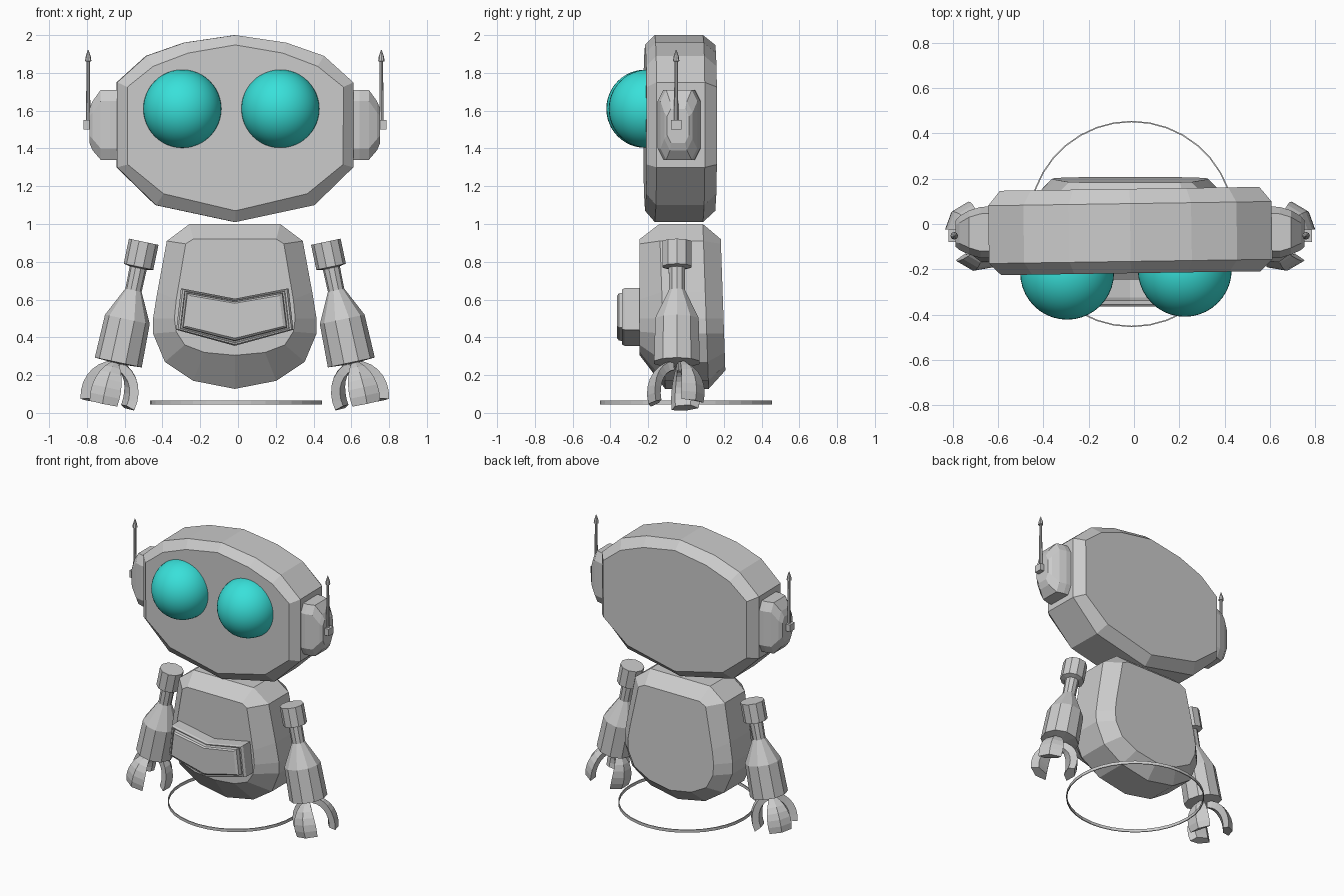
import bpy, bmesh
from math import sin, cos, pi, radians
from mathutils import Vector, Matrix

cube = bpy.data.objects.get("Cube")
if cube:
    bpy.data.objects.remove(cube, do_unlink=True)

CX = -0.017  # shared symmetry axis of head, body and arms


def material(name, rgb):
    m = bpy.data.materials.new(name)
    m.use_nodes = True
    m.diffuse_color = (*rgb, 1)
    m.node_tree.nodes["Principled BSDF"].inputs["Base Color"].default_value = (*rgb, 1)
    return m


grey = material("light grey metal", (0.6, 0.6, 0.6))
teal = material("teal glass", (0.04, 0.75, 0.70))


def finish(name, bm, mat=grey, side=1, smooth=False):
    """Mirror to one side, shift to the symmetry axis and make an object."""
    bm.transform(Matrix.Translation((CX, 0, 0)) @ Matrix.Diagonal((side, 1, 1, 1)))
    bmesh.ops.recalc_face_normals(bm, faces=bm.faces)
    for f in bm.faces:
        f.smooth = smooth
    me = bpy.data.meshes.new(name)
    bm.to_mesh(me)
    bm.free()
    me.materials.append(mat)
    ob = bpy.data.objects.new(name, me)
    bpy.context.collection.objects.link(ob)
    return ob


def loft(rings, bm=None, closed=False):
    """Skin a series of equal-length closed loops."""
    bm = bm or bmesh.new()
    vs = [[bm.verts.new(p) for p in r] for r in rings]
    n = len(vs[0])
    pairs = list(zip(vs, vs[1:])) + ([(vs[-1], vs[0])] if closed else [])
    for a, b in pairs:
        for i in range(n):
            j = (i + 1) % n
            bm.faces.new((a[i], a[j], b[j], b[i]))
    if not closed:
        bm.faces.new(vs[0])
        bm.faces.new(vs[-1])
    return bm


def outline(half, y, slope=0.0):
    """Full symmetric loop from a right-half (x, z) profile, leaning in y."""
    pts = half + [(-x, z) for x, z in reversed(half) if x > 0]
    return [Vector((x, y + slope * (z - 0.55), z)) for x, z in pts]


def circle(r, z, n):
    return [Vector((r * cos(2 * pi * i / n), r * sin(2 * pi * i / n), z)) for i in range(n)]


def lathe(profile, n):
    return loft([circle(r, z, n) for r, z in profile])


# Head: faceted slab with bevelled front and back
rim = [(0, 2.0), (.27, 1.96), (.47, 1.89), (.625, 1.75), (.625, 1.3), (.42, 1.1), (0, 1.01)]
face = [(0, 1.948), (.25, 1.905), (.435, 1.835), (.572, 1.725), (.57, 1.315), (.38, 1.16), (0, 1.07)]
bm = loft([outline(face, -.217), outline(rim, -.165), outline(rim, .09), outline(face, .155)])
bm.transform(Matrix.Rotation(0.015, 4, 'Z'))
finish("head", bm)

# Body: pear-shaped slab with deep bevels
rim = [(.24, 1.0), (.36, .91), (.41, .64), (.433, .5), (.433, .42), (.37, .27), (.22, .17), (0, .127)]
face = [(.22, .92), (.26, .895), (.31, .6), (.32, .5), (.31, .43), (.265, .36), (.16, .32), (0, .305)]
back = [(.22, .92), (.27, .895), (.33, .6), (.345, .5), (.34, .42), (.29, .32), (.17, .255), (0, .225)]
finish("body", loft([outline(face, -.245), outline(rim, -.125, -.035),
                     outline(rim, .105, -.035), outline(back, .197, -.035)]))

# Chest pocket: stepped chevron plate
chevron = [(0, .605), (.285, .66), (.31, .44), (0, .355)]


def pocket(k, y):
    return outline([(x * (1 + 2 * k) / 3, .51 + (z - .51) * k) for x, z in chevron], y)


finish("chest_pocket", loft([pocket(1, -.23), pocket(1, -.325), pocket(.95, -.34), pocket(.9, -.34),
                             pocket(.88, -.328), pocket(.84, -.328), pocket(.82, -.355),
                             pocket(.74, -.365)]))

# Eyes
for name, x, y in (("right_eye", -.278, -.215), ("left_eye", .241, -.202)):
    bm = bmesh.new()
    bmesh.ops.create_uvsphere(bm, u_segments=40, v_segments=24, radius=.207,
                              matrix=Matrix.Translation((x, y, 1.61)))
    finish(name, bm, teal, smooth=True)


def octagon(x, y0, y1, z0, z1, c=.03):
    """Rectangle with cut corners in the yz plane."""
    yz = [(y0 + c, z0), (y1 - c, z0), (y1, z0 + 2 * c), (y1, z1 - 2 * c),
          (y1 - c, z1), (y0 + c, z1), (y0, z1 - 2 * c), (y0, z0 + 2 * c)]
    return [Vector((x, y, z)) for y, z in yz]


def finger(bm, azimuth):
    """Curved claw segment sweeping down from the wrist."""
    rings = []
    spin = Matrix.Rotation(radians(azimuth), 3, 'Z')
    for i in range(8):
        t = radians(8 + 100 * i / 7)
        r, d = .155 * sin(t), .178 * (1 - cos(t))
        w = .35 + .2 * sin(t)
        ring = []
        for k, a in ((1, -w), (1.04, 0), (1, w), (.68, w * .8), (.68, -w * .8)):
            ring.append(spin @ Vector((r * k * cos(a), r * k * sin(a), -d - (1 - k) * .14 * cos(t))))
        rings.append(ring)
    loft(rings, bm)


# Paired parts: ears, antennas, arms and hands
for label, s in (("left", 1), ("right", -1)):
    finish(label + "_ear", loft([octagon(.58, -.15, .08, 1.34, 1.71), octagon(.66, -.15, .075, 1.34, 1.71),
                                 octagon(.71, -.135, .06, 1.34, 1.71), octagon(.753, -.115, .035, 1.39, 1.65),
                                 octagon(.77, -.1, .015, 1.43, 1.61, .02)]), side=s)

    bm = bmesh.new()
    bmesh.ops.create_cube(bm, size=1, matrix=Matrix.Translation((.783, -.052, 1.525))
                          @ Matrix.Diagonal((.038, .055, .05, 1)))
    finish(label + "_antenna_mount", bm, side=s)

    bm = lathe([(.012, 1.52), (.009, 1.86), (.017, 1.862), (.014, 1.885), (.002, 1.922)], 8)
    bm.transform(Matrix.Translation((.776, -.052, 0)))
    finish(label + "_antenna", bm, side=s)

    # Arm frame: local -z runs from shoulder to hand
    frame = Matrix.Translation((.482, -.048, .906)) @ Matrix.Rotation(-.208, 4, 'Y')
    bm = lathe([(.08, 0), (.08, -.135), (.046, -.142), (.044, -.262),
                (.121, -.42), (.127, -.653), (.025, -.66)], 10)
    bm.transform(frame)
    finish(label + "_arm", bm, side=s)

    bm = bmesh.new()
    for azimuth in (-80, 40, 160):
        finger(bm, azimuth)
    bm.transform(frame @ Matrix.Translation((.01, 0, -.65)))
    finish(label + "_hand", bm, side=s)

# Thin hover ring near the ground
bm = loft([circle(.455, .045, 36), circle(.455, .066, 36), circle(.449, .066, 36),
           circle(.449, .045, 36)], closed=True)
bm.transform(Matrix.Translation((.007, 0, 0)))
finish("hover_ring", bm)
